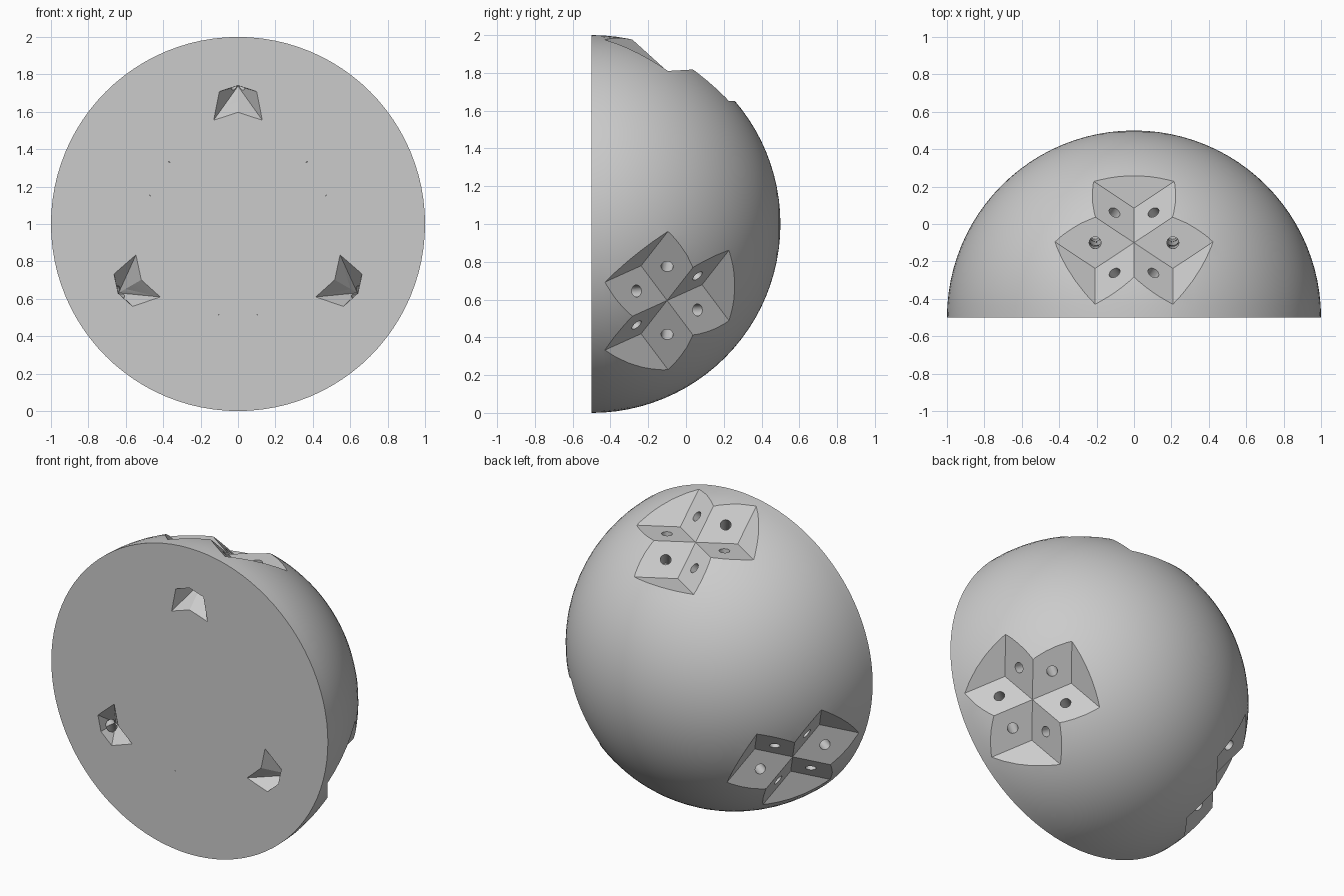
import bpy
import bmesh
from math import radians, cos, sin, pi
from mathutils import Matrix, Vector

default = bpy.data.objects.get("Cube")
if default:
    bpy.data.objects.remove(default, do_unlink=True)

CENTRE = Vector((0, -0.5, 1))
NOTCH_POINT = Vector((0, 0.4, 0.81))
REACH = 2.5


def finish(bm, name):
    bmesh.ops.recalc_face_normals(bm, faces=bm.faces[:])
    mesh = bpy.data.meshes.new(name)
    bm.to_mesh(mesh)
    bm.free()
    obj = bpy.data.objects.new(name, mesh)
    bpy.context.collection.objects.link(obj)
    return obj


def add_faces(bm, faces):
    """Add faces given as lists of points, then weld the shared corners."""
    for points in faces:
        bm.faces.new([bm.verts.new(p) for p in points])
    bmesh.ops.remove_doubles(bm, verts=bm.verts[:], dist=1e-5)


def repeat_three(bm):
    """Repeat the geometry three times around the dome axis."""
    source = bm.verts[:] + bm.edges[:] + bm.faces[:]
    for k in (1, 2):
        copy = bmesh.ops.duplicate(bm, geom=source)["geom"]
        verts = [g for g in copy if isinstance(g, bmesh.types.BMVert)]
        bmesh.ops.rotate(bm, verts=verts, cent=(0, 0, 0),
                         matrix=Matrix.Rotation(radians(120 * k), 3, "Y"))
    bmesh.ops.translate(bm, verts=bm.verts[:], vec=CENTRE)


def cut(target, bm, name):
    """Subtract three copies of a closed shape from the target."""
    repeat_three(bm)
    cutter = finish(bm, name)
    cutter.hide_render = True
    mod = target.modifiers.new(name, "BOOLEAN")
    mod.operation = "DIFFERENCE"
    mod.solver = "MANIFOLD"
    mod.object = cutter
    bpy.context.view_layer.objects.active = target
    bpy.ops.object.modifier_apply(modifier=mod.name)
    bpy.data.objects.remove(cutter, do_unlink=True)


# Half-ball body with its flat side to the front
bm = bmesh.new()
bmesh.ops.create_uvsphere(bm, u_segments=96, v_segments=48, radius=1)
bmesh.ops.delete(bm, geom=[v for v in bm.verts if v.co.z < -1e-4], context="VERTS")
bm.faces.new(sorted((v for v in bm.verts if v.is_boundary),
                    key=lambda v: v.co.xy.angle_signed(Vector((1, 0)))))
bmesh.ops.transform(bm, verts=bm.verts[:],
                    matrix=Matrix.Translation(CENTRE) @ Matrix.Rotation(-pi / 2, 4, "X"))
dome = finish(bm, "half_ball")

# Local frame of a notch: its normal, and two tangents
normal = NOTCH_POINT.normalized()
side = Vector((1, 0, 0))
back = normal.cross(side)
ridges = [side * 0.24 * cos(a) + back * 0.24 * sin(a) + normal * 0.068
          for a in (radians(-90), radians(30), radians(150))]

# Star-shaped notches: six rhombic faces around a point, with three end walls
P = NOTCH_POINT
top = P + normal
faces = []
for i in range(3):
    valley = P - ridges[i]
    ends = []
    for j in ((i + 1) % 3, (i + 2) % 3):
        tip = P + ridges[j] * REACH
        end = valley + ridges[j] * REACH
        faces += [[P, valley, end, tip], [top, end, tip]]
        ends.append(end)
    faces += [[valley, *ends], [top, *ends]]
bm = bmesh.new()
add_faces(bm, faces)
cut(dome, bm, "notch_cutter")

# Pointed star pockets in the flat side
apex = Vector((0, 0.15, 0.737))
half = [(0, 0.597), (0.13, 0.555), (0.1, 0.708), (0, 0.74)]
outline = half + [(-x, z) for x, z in half[2:0:-1]]
rim = [apex + (Vector((x, 0, z)) - apex) * 1.4 for x, z in outline]
inner = apex + (Vector((0, 0, 0.66)) - apex) * 1.4
faces = []
for a, b in zip(rim, rim[1:] + rim[:1]):
    faces += [[apex, a, b], [inner, a, b]]
bm = bmesh.new()
add_faces(bm, faces)
cut(dome, bm, "pocket_cutter")

# Long round holes, square to each rhombic face
LENGTH, RADIUS, LIP = 0.885, 0.032, 0.06
for i in range(3):
    for j in range(3):
        if i == j:
            continue
        middle = P + (ridges[j] - ridges[i]) / 2
        axis = ridges[i].cross(ridges[j]).normalized()
        if axis.dot(normal) < 0:
            axis.negate()
        place = Matrix.Translation(middle + axis * (LIP - LENGTH) / 2)
        turn = axis.to_track_quat("Z", "Y").to_matrix().to_4x4()
        bm = bmesh.new()
        bmesh.ops.create_cone(bm, cap_ends=True, segments=24, radius1=RADIUS,
                              radius2=RADIUS, depth=LENGTH + LIP, matrix=place @ turn)
        cut(dome, bm, "hole_cutter")

# Smooth dome, crisp notch edges
bpy.ops.object.select_all(action="DESELECT")
dome.select_set(True)
bpy.context.view_layer.objects.active = dome
bpy.ops.object.shade_smooth_by_angle(angle=radians(20))
